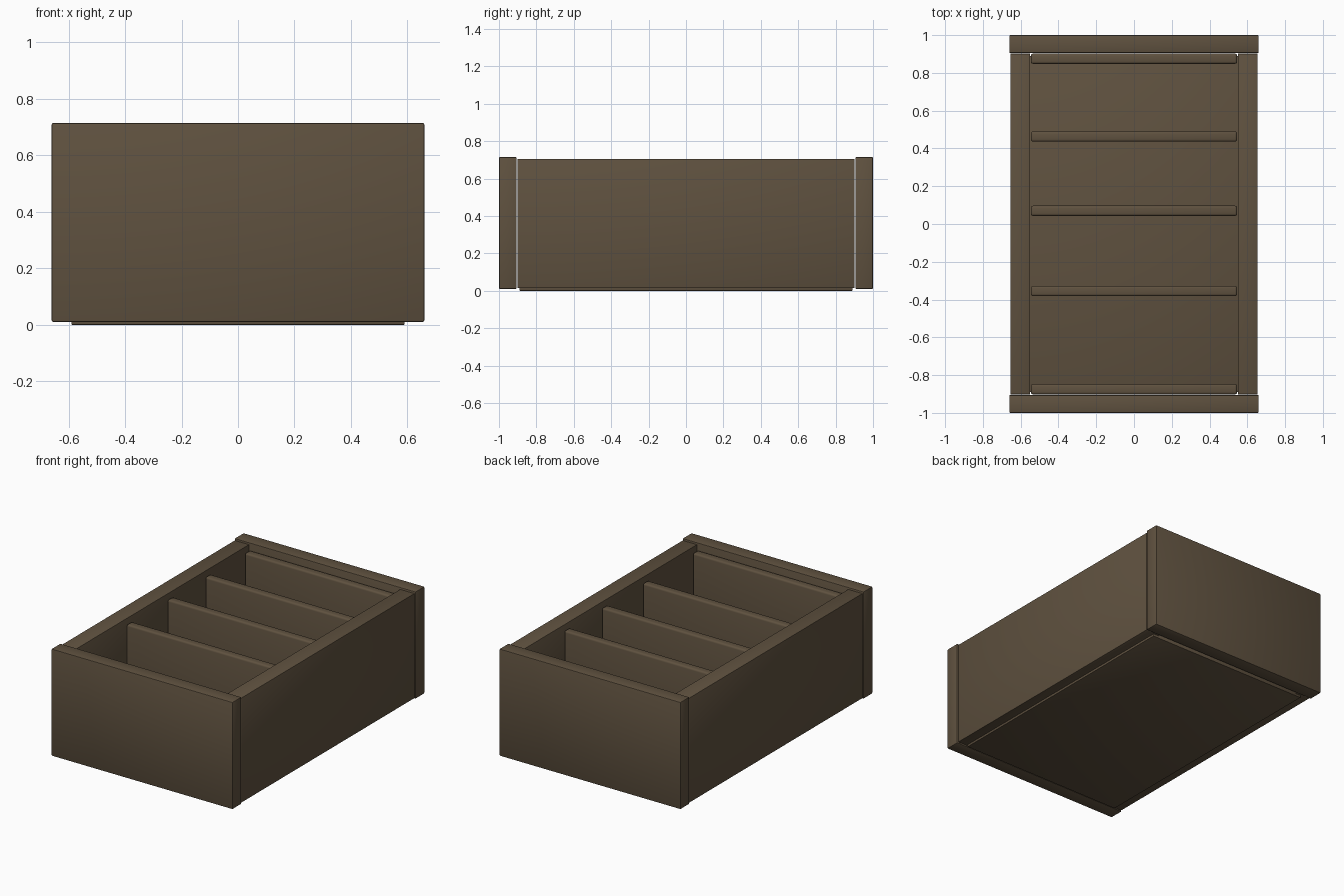
import bpy

if "Cube" in bpy.data.objects:
    bpy.data.objects.remove(bpy.data.objects["Cube"])

wood = bpy.data.materials.new("brown_wood")
wood.diffuse_color = (0.115, 0.083, 0.05, 1)
wood.use_nodes = True
wood.node_tree.nodes["Principled BSDF"].inputs["Base Color"].default_value = wood.diffuse_color


def board(name, x, y, z, bevel, segments=2):
    """Bevelled board spanning the given (min, max) ranges."""
    spans = (x, y, z)
    bpy.ops.mesh.primitive_cube_add(size=1, location=[(a + b) / 2 for a, b in spans])
    ob = bpy.context.object
    ob.name = name
    ob.scale = [b - a for a, b in spans]
    bpy.ops.object.transform_apply(location=False, rotation=False, scale=True)
    mod = ob.modifiers.new("soft_edges", 'BEVEL')
    mod.width = bevel
    mod.segments = segments
    bpy.ops.object.modifier_apply(modifier=mod.name)
    bpy.ops.object.shade_smooth_by_angle()
    ob.data.materials.append(wood)
    return ob


# Outer end panels, slightly taller and wider than the sides
board("front_panel", (-0.66, 0.66), (-1.0, -0.905), (0.01, 0.715), 0.006)
board("back_panel", (-0.66, 0.66), (0.905, 1.0), (0.01, 0.715), 0.006)

# Long side panels
board("left_side", (-0.655, -0.55), (-0.902, 0.902), (0.015, 0.705), 0.003)
board("right_side", (0.55, 0.655), (-0.902, 0.902), (0.015, 0.705), 0.003)

# Bottom plate
board("bottom_plate", (-0.59, 0.59), (-0.89, 0.89), (0.0, 0.05), 0.003)

# Cross dividers, including the two inner end liners
dividers = {"front_liner": -0.875, "front_divider": -0.355, "middle_divider": 0.07,
            "rear_divider": 0.463, "back_liner": 0.875}
for name, y in dividers.items():
    board(name, (-0.546, 0.546), (y - 0.027, y + 0.027), (0.03, 0.67), 0.012, 3)
